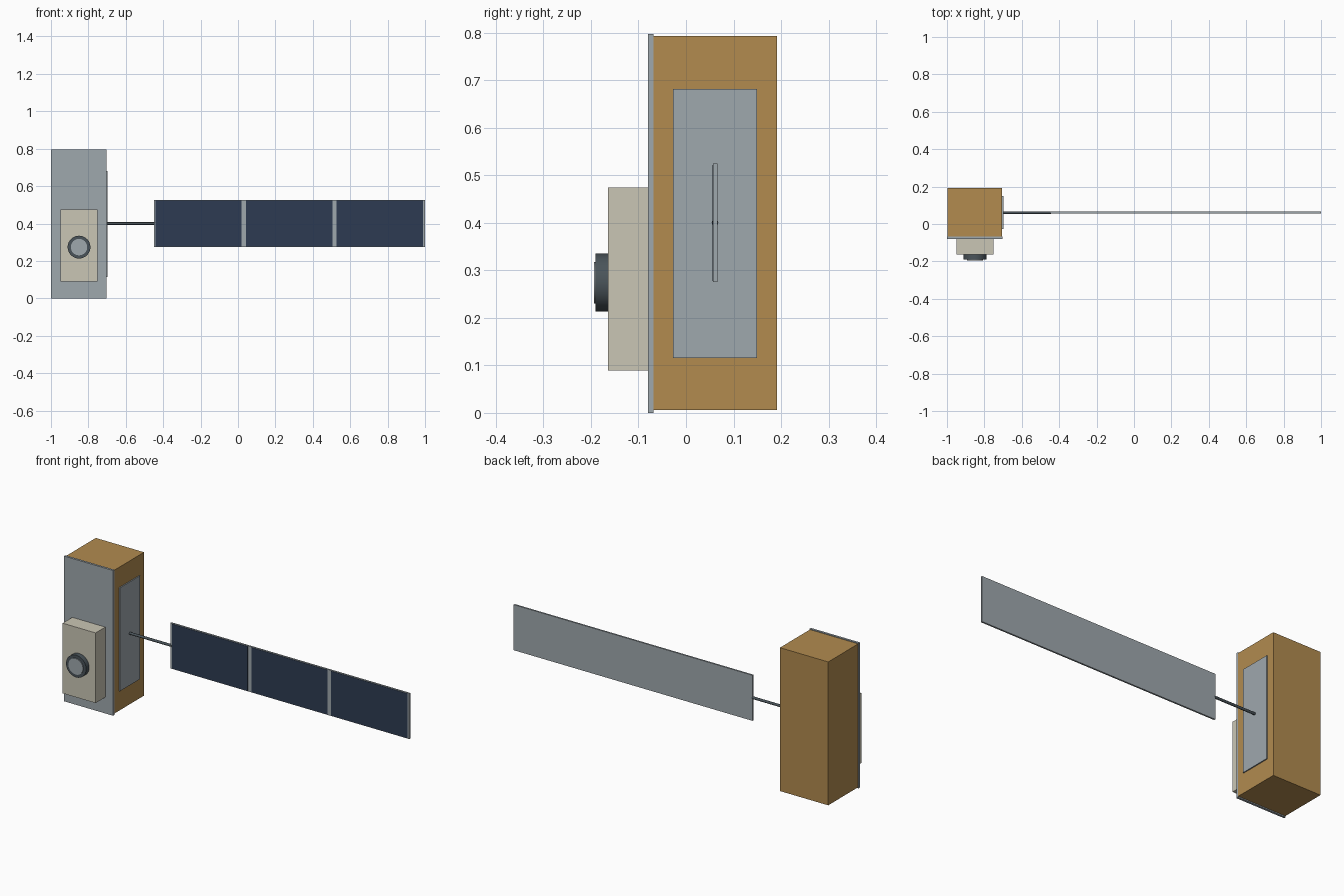
import bpy
from math import radians

cube = bpy.data.objects.get("Cube")
if cube:
    bpy.data.objects.remove(cube, do_unlink=True)


def material(name, rgb):
    """Flat colour from 0-255 display values, stored as linear."""
    lin = [((c / 255 + 0.055) / 1.055) ** 2.4 for c in rgb] + [1]
    m = bpy.data.materials.new(name)
    m.use_nodes = True
    m.diffuse_color = lin
    m.node_tree.nodes["Principled BSDF"].inputs["Base Color"].default_value = lin
    return m


gold = material("gold foil", (178, 139, 79))
grey = material("light grey metal", (159, 168, 174))
cream = material("cream housing", (202, 198, 181))
dark = material("dark metal", (74, 84, 90))
navy = material("navy solar cell", (45, 59, 82))


def box(name, mat, x, y, z):
    """Box spanning the given (low, high) range on each axis."""
    spans = (x, y, z)
    bpy.ops.mesh.primitive_cube_add(size=1, location=[(a + b) / 2 for a, b in spans])
    ob = bpy.context.object
    ob.name = name
    ob.scale = [b - a for a, b in spans]
    bpy.ops.object.transform_apply(location=False, rotation=False, scale=True)
    ob.data.materials.append(mat)
    return ob


def rod(name, mat, radius, depth, location, rotation, sides):
    """Smooth cylinder with sharp rims."""
    bpy.ops.mesh.primitive_cylinder_add(vertices=sides, radius=radius, depth=depth,
                                        location=location, rotation=rotation)
    ob = bpy.context.object
    ob.name = name
    ob.data.materials.append(mat)
    bpy.ops.object.shade_smooth_by_angle(angle=radians(40))
    return ob


# Body with front and side plates
box("body", gold, (-0.998, -0.705), (-0.07, 0.192), (0.006, 0.793))
box("front_plate", grey, (-1, -0.703), (-0.08, -0.068), (0, 0.797))
box("side_plate", grey, (-0.71, -0.699), (-0.027, 0.149), (0.115, 0.682))

# Instrument housing and lens
box("instrument_housing", cream, (-0.95, -0.75), (-0.164, -0.079), (0.089, 0.474))
facing = (radians(90), 0, 0)
rod("lens_barrel", dark, 0.061, 0.03, (-0.85, -0.175, 0.274), facing, 32)
rod("lens_glass", grey, 0.044, 0.01, (-0.85, -0.189, 0.274), facing, 32)

# Boom and solar wing
rod("boom", dark, 0.007, 0.27, (-0.58, 0.061, 0.4), (0, radians(90), 0), 12)
box("solar_panel", grey, (-0.45, 1), (0.057, 0.066), (0.275, 0.525))
for i, span in enumerate([(-0.441, 0.02), (0.044, 0.504), (0.527, 0.99)]):
    box(f"solar_cell_{i + 1}", navy, span, (0.0555, 0.058), (0.278, 0.522))
